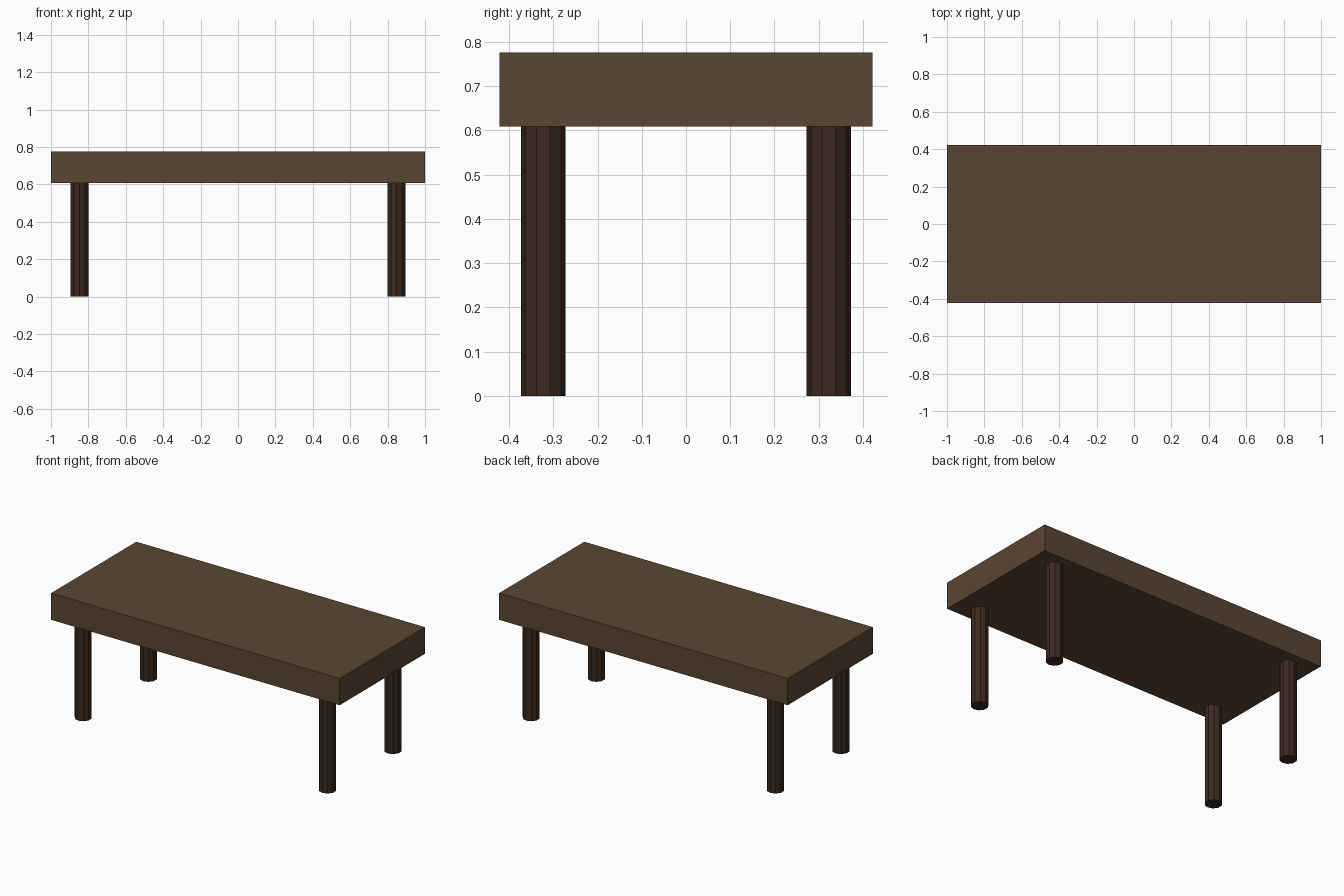
import bpy

if "Cube" in bpy.data.objects:
    bpy.data.objects.remove(bpy.data.objects["Cube"])


def material(name, color):
    mat = bpy.data.materials.new(name)
    mat.diffuse_color = (*color, 1.0)
    mat.use_nodes = True
    mat.node_tree.nodes["Principled BSDF"].inputs["Base Color"].default_value = mat.diffuse_color
    return mat


top_wood = material("top_wood", (0.102, 0.061, 0.032))
leg_wood = material("leg_wood", (0.045, 0.022, 0.014))

UNDERSIDE, TOP = 0.609, 0.776

# Thick rectangular tabletop
bpy.ops.mesh.primitive_cube_add(size=1, location=(0, 0, (UNDERSIDE + TOP) / 2))
tabletop = bpy.context.object
tabletop.name = "tabletop"
tabletop.scale = (2.0, 0.843, TOP - UNDERSIDE)
bpy.ops.object.transform_apply(location=False, rotation=False, scale=True)
tabletop.data.materials.append(top_wood)

# Four ten-sided legs, flat shaded
for y, depth_name in ((-0.323, "front"), (0.323, "back")):
    for x, side_name in ((-0.847, "left"), (0.847, "right")):
        bpy.ops.mesh.primitive_cylinder_add(
            vertices=10, radius=0.05, depth=UNDERSIDE,
            location=(x, y, UNDERSIDE / 2))
        leg = bpy.context.object
        leg.name = f"{depth_name}_{side_name}_leg"
        leg.data.materials.append(leg_wood)
